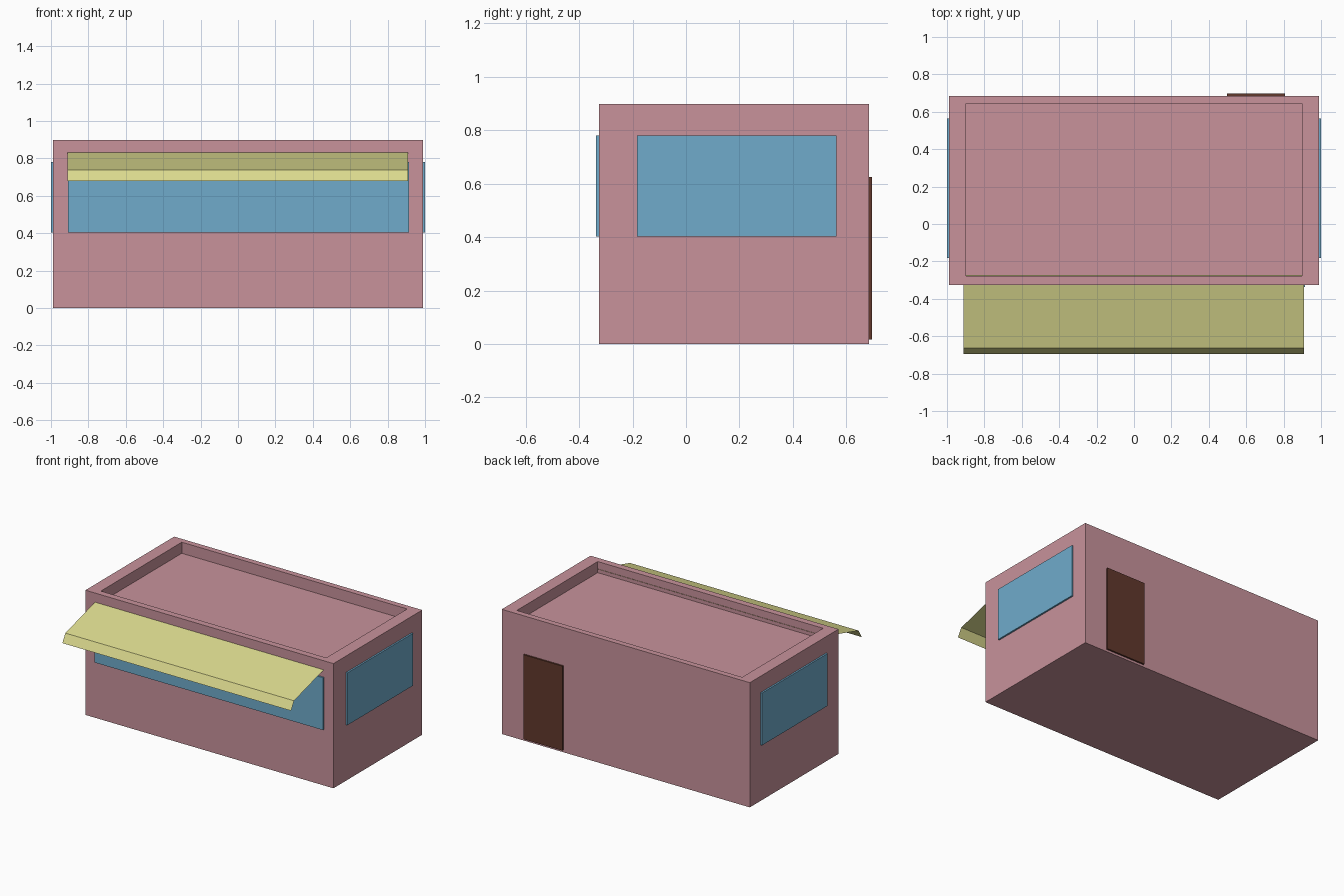
import bpy, bmesh
from mathutils import Vector

if "Cube" in bpy.data.objects:
    bpy.data.objects.remove(bpy.data.objects["Cube"])


def material(name, rgb):
    m = bpy.data.materials.new(name)
    m.diffuse_color = (*rgb, 1)
    m.use_nodes = True
    m.node_tree.nodes["Principled BSDF"].inputs["Base Color"].default_value = m.diffuse_color
    return m


PINK = material("pink_wall", (0.58, 0.29, 0.33))
GLASS = material("blue_glass", (0.16, 0.41, 0.60))
WOOD = material("dark_wood", (0.12, 0.04, 0.025))
CANVAS = material("yellow_canvas", (0.70, 0.69, 0.27))


def add_object(name, bm, mat):
    bmesh.ops.recalc_face_normals(bm, faces=bm.faces)
    me = bpy.data.meshes.new(name)
    bm.to_mesh(me)
    bm.free()
    me.materials.append(mat)
    ob = bpy.data.objects.new(name, me)
    bpy.context.collection.objects.link(ob)
    return ob


def box_mesh(lo, hi):
    bm = bmesh.new()
    bmesh.ops.create_cube(bm, size=1)
    lo, hi = Vector(lo), Vector(hi)
    for v in bm.verts:
        v.co = (lo + hi) / 2 + v.co * (hi - lo)
    return bm


# Building shell: closed box whose roof is inset and sunk to leave a parapet
bm = box_mesh((-0.988, -0.325, 0), (0.988, 0.685, 0.898))
roof = max(bm.faces, key=lambda f: f.calc_center_median().z)
inner = bmesh.ops.extrude_discrete_faces(bm, faces=[roof])["faces"][0]
bm.free()
bm = box_mesh((-0.988, -0.325, 0), (0.988, 0.685, 0.898))
bm.faces.ensure_lookup_table()
roof = max(bm.faces, key=lambda f: f.calc_center_median().z)
bmesh.ops.inset_region(bm, faces=[roof], thickness=0.02)
for v in roof.verts:
    v.co.x = 0.898 if v.co.x > 0 else -0.898
    v.co.y = 0.643 if v.co.y > 0.2 else -0.278
rim = bmesh.ops.extrude_face_region(bm, geom=[roof])
floor_verts = [g for g in rim["geom"] if isinstance(g, bmesh.types.BMVert)]
bmesh.ops.translate(bm, verts=floor_verts, vec=(0, 0, -0.08))
if roof.is_valid:
    bmesh.ops.delete(bm, geom=[roof], context="FACES_ONLY")
add_object("building_shell", bm, PINK)

# Front window and the two matching side windows
add_object("front_window", box_mesh((-0.91, -0.336, 0.403), (0.913, -0.315, 0.78)), GLASS)
for name, s in (("right_window", 1), ("left_window", -1)):
    xs = sorted((s * 0.978, s * 1.0))
    add_object(name, box_mesh((xs[0], -0.183, 0.403), (xs[1], 0.563, 0.78)), GLASS)

# Back door
add_object("back_door", box_mesh((0.496, 0.675, 0.016), (0.808, 0.697, 0.624)), WOOD)

# Awning: thin sloped sheet with a drooping front flap
bm = bmesh.new()
profile = [(-0.272, 0.847), (-0.662, 0.738), (-0.696, 0.679)]
rows = [[bm.verts.new((x, y, z)) for x in (-0.912, 0.91)] for y, z in profile]
for a, b in zip(rows, rows[1:]):
    bm.faces.new((a[0], b[0], b[1], a[1]))
awning = add_object("awning", bm, CANVAS)
